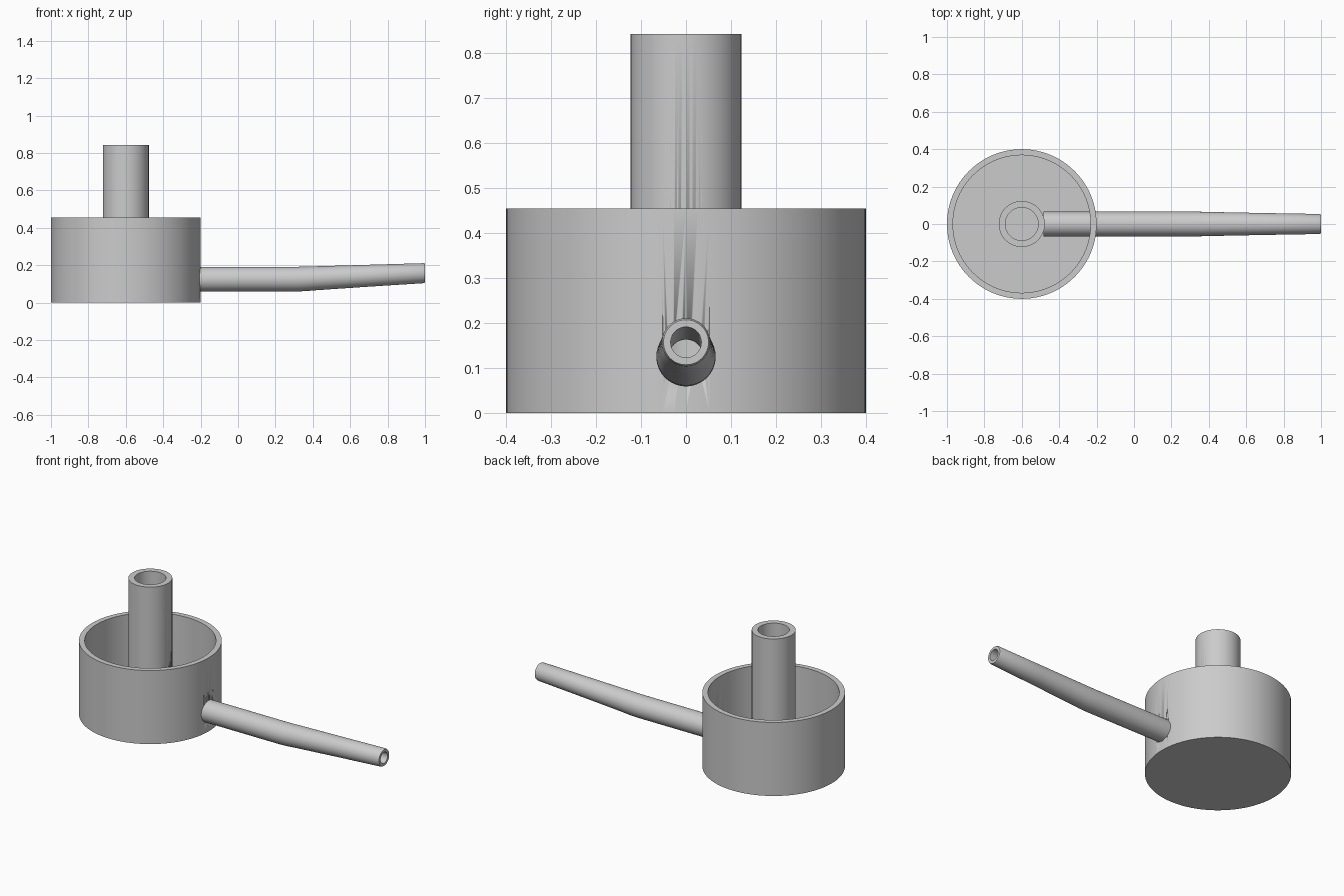
import bpy, math
from mathutils import Matrix, Vector

if "Cube" in bpy.data.objects:
    bpy.data.objects.remove(bpy.data.objects["Cube"])

grey = bpy.data.materials.new("plain grey")
grey.diffuse_color = (0.6, 0.6, 0.6, 1)
grey.use_nodes = True
grey.node_tree.nodes["Principled BSDF"].inputs["Base Color"].default_value = grey.diffuse_color
SIDES = 96
CUP_X = -0.6


def lathe(name, profile, place, closed=False):
    """Spin (radius, height) points round local z; radius 0 gives a pole."""
    verts, faces, rings = [], [], []
    for r, h in profile:
        n = 1 if r == 0 else SIDES
        rings.append(range(len(verts), len(verts) + n))
        for i in range(n):
            a = 2 * math.pi * i / SIDES
            verts.append(place @ Vector((r * math.cos(a), r * math.sin(a), h)))
    pairs = list(zip(rings, rings[1:]))
    if closed:
        pairs.append((rings[-1], rings[0]))
    for a, b in pairs:
        for i in range(SIDES):
            j = (i + 1) % SIDES
            if len(a) == 1:
                faces.append((a[0], b[j], b[i]))
            elif len(b) == 1:
                faces.append((a[i], a[j], b[0]))
            else:
                faces.append((a[i], a[j], b[j], b[i]))
    return make(name, verts, faces)


def make(name, verts, faces):
    mesh = bpy.data.meshes.new(name)
    mesh.from_pydata(verts, [], faces)
    mesh.materials.append(grey)
    ob = bpy.data.objects.new(name, mesh)
    bpy.context.collection.objects.link(ob)
    bpy.ops.object.select_all(action='DESELECT')
    ob.select_set(True)
    bpy.context.view_layer.objects.active = ob
    bpy.ops.object.shade_smooth_by_angle(angle=math.radians(30))
    return ob


def drill(target, radius, x0, x1):
    """Cut a round hole along x through a wall."""
    place = Matrix.Translation((x0, 0, 0.125)) @ Matrix.Rotation(math.pi / 2, 4, 'Y')
    length = x1 - x0
    cutter = lathe(target.name + "_cutter",
                   [(0, 0), (radius, 0), (radius, length), (0, length)], place)
    cutter.hide_render = True
    mod = target.modifiers.new("hole", 'BOOLEAN')
    mod.operation, mod.solver, mod.object = 'DIFFERENCE', 'EXACT', cutter
    bpy.context.view_layer.objects.active = target
    bpy.ops.object.modifier_apply(modifier=mod.name)
    bpy.data.objects.remove(cutter)


# Open cup with a thin floor
at_cup = Matrix.Translation((CUP_X, 0, 0))
cup = lathe("cup", [(0, 0), (0.4, 0), (0.4, 0.455), (0.368, 0.455),
                    (0.368, 0.035), (0, 0.035)], at_cup)
drill(cup, 0.052, -0.32, -0.1)

# Upright open tube standing in the cup
tube = lathe("upright_tube", [(0.123, 0.03), (0.123, 0.842), (0.088, 0.842), (0.088, 0.03)],
             at_cup, closed=True)
drill(tube, 0.038, CUP_X, -0.4)

# Hollow side stem: straight run, then a gently rising taper
# stations: x, centre z, radius
outer = [(-0.485, 0.125, 0.066), (0.3, 0.125, 0.066), (0.36, 0.1265, 0.0655),
         (0.42, 0.130, 0.064), (0.7, 0.1435, 0.0585), (0.992, 0.157, 0.0535), (1.0, 0.157, 0.050)]
inner = [(1.0, 0.157, 0.034), (0.7, 0.1435, 0.035), (0.36, 0.1265, 0.037), (-0.485, 0.125, 0.038)]
stations = outer + inner
verts, faces = [], []
for x, z, r in stations:
    for i in range(SIDES):
        a = 2 * math.pi * i / SIDES
        verts.append((x, r * math.cos(a), z + r * math.sin(a)))
for s in range(len(stations)):
    t = (s + 1) % len(stations)
    for i in range(SIDES):
        j = (i + 1) % SIDES
        faces.append((s * SIDES + i, s * SIDES + j, t * SIDES + j, t * SIDES + i))
make("side_stem", verts, faces)
